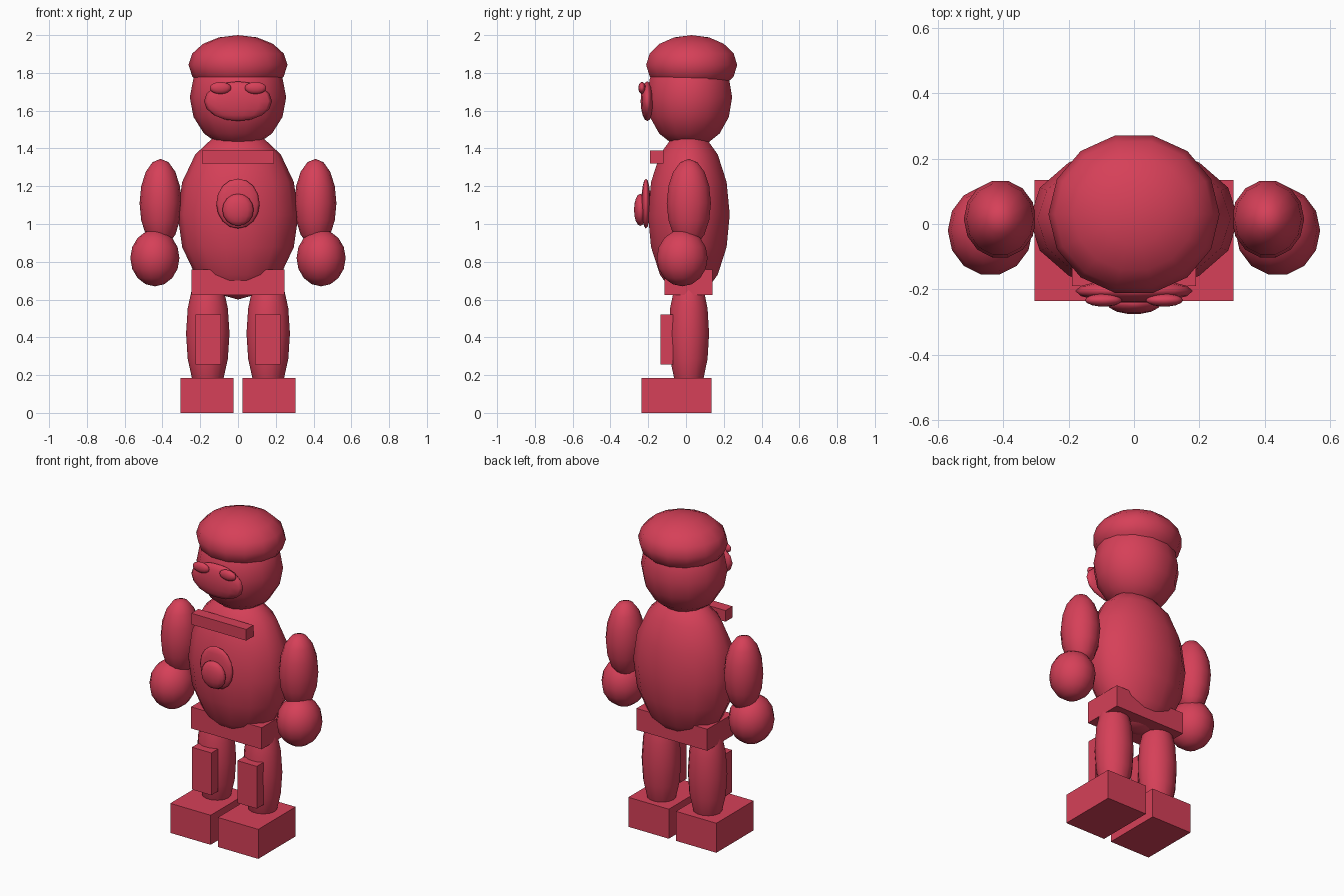
import bpy, bmesh, math
from mathutils import Matrix, Vector

if "Cube" in bpy.data.objects:
    bpy.data.objects.remove(bpy.data.objects["Cube"])

red = bpy.data.materials.new("rose_red")
red.diffuse_color = (0.672, 0.051, 0.098, 1)
red.use_nodes = True
red.node_tree.nodes["Principled BSDF"].inputs["Base Color"].default_value = red.diffuse_color


def finish(name, bm, smooth):
    for f in bm.faces:
        f.smooth = smooth
    bmesh.ops.recalc_face_normals(bm, faces=bm.faces)
    mesh = bpy.data.meshes.new(name)
    bm.to_mesh(mesh)
    bm.free()
    mesh.materials.append(red)
    bpy.context.collection.objects.link(bpy.data.objects.new(name, mesh))


def ball(name, centre, radii):
    """Low-poly smooth ellipsoid, corners pointing along x."""
    bm = bmesh.new()
    bmesh.ops.create_uvsphere(bm, u_segments=14, v_segments=8, radius=1)
    bm.transform(Matrix.Translation(centre) @ Matrix.Diagonal((*radii, 1))
                 @ Matrix.Rotation(math.pi / 2, 4, 'Z'))
    finish(name, bm, True)


def box(name, lo, hi):
    """Flat-sided box between two corners."""
    lo, hi = Vector(lo), Vector(hi)
    bm = bmesh.new()
    bmesh.ops.create_cube(bm, size=1)
    bm.transform(Matrix.Translation((lo + hi) / 2)
                 @ Matrix.Diagonal((*(hi - lo), 1)))
    finish(name, bm, False)


# Torso, hips and chest details
ball("torso", (0, 0.015, 1.05), (0.32, 0.222, 0.45))
box("hips", (-0.245, -0.115, 0.625), (0.245, 0.14, 0.76))
box("collar_bar", (-0.19, -0.19, 1.32), (0.19, -0.12, 1.39))
ball("belly_disc", (0, -0.212, 1.108), (0.115, 0.025, 0.132))
ball("belly_button", (0, -0.242, 1.075), (0.083, 0.034, 0.085))

# Head
ball("head", (0, 0.018, 1.67), (0.255, 0.232, 0.27))
ball("cap", (0, 0.03, 1.842), (0.262, 0.247, 0.158))
ball("muzzle", (0, -0.205, 1.65), (0.18, 0.036, 0.105))

# Paired parts
for side, s in (("left", -1), ("right", 1)):
    def pair(name, x0, x1, y0, y1, z0, z1):
        a, b = sorted((s * x0, s * x1))
        box(f"{side}_{name}", (a, y0, z0), (b, y1, z1))

    ball(f"{side}_eye", (s * 0.093, -0.233, 1.72), (0.057, 0.02, 0.032))
    ball(f"{side}_arm", (s * 0.41, 0.015, 1.11), (0.111, 0.12, 0.235))
    ball(f"{side}_hand", (s * 0.44, -0.02, 0.82), (0.13, 0.138, 0.15))
    ball(f"{side}_leg", (s * 0.16, 0.015, 0.42), (0.115, 0.11, 0.35))
    pair("shin_guard", 0.09, 0.225, -0.135, -0.07, 0.255, 0.52)
    pair("foot", 0.025, 0.305, -0.235, 0.135, 0, 0.185)
